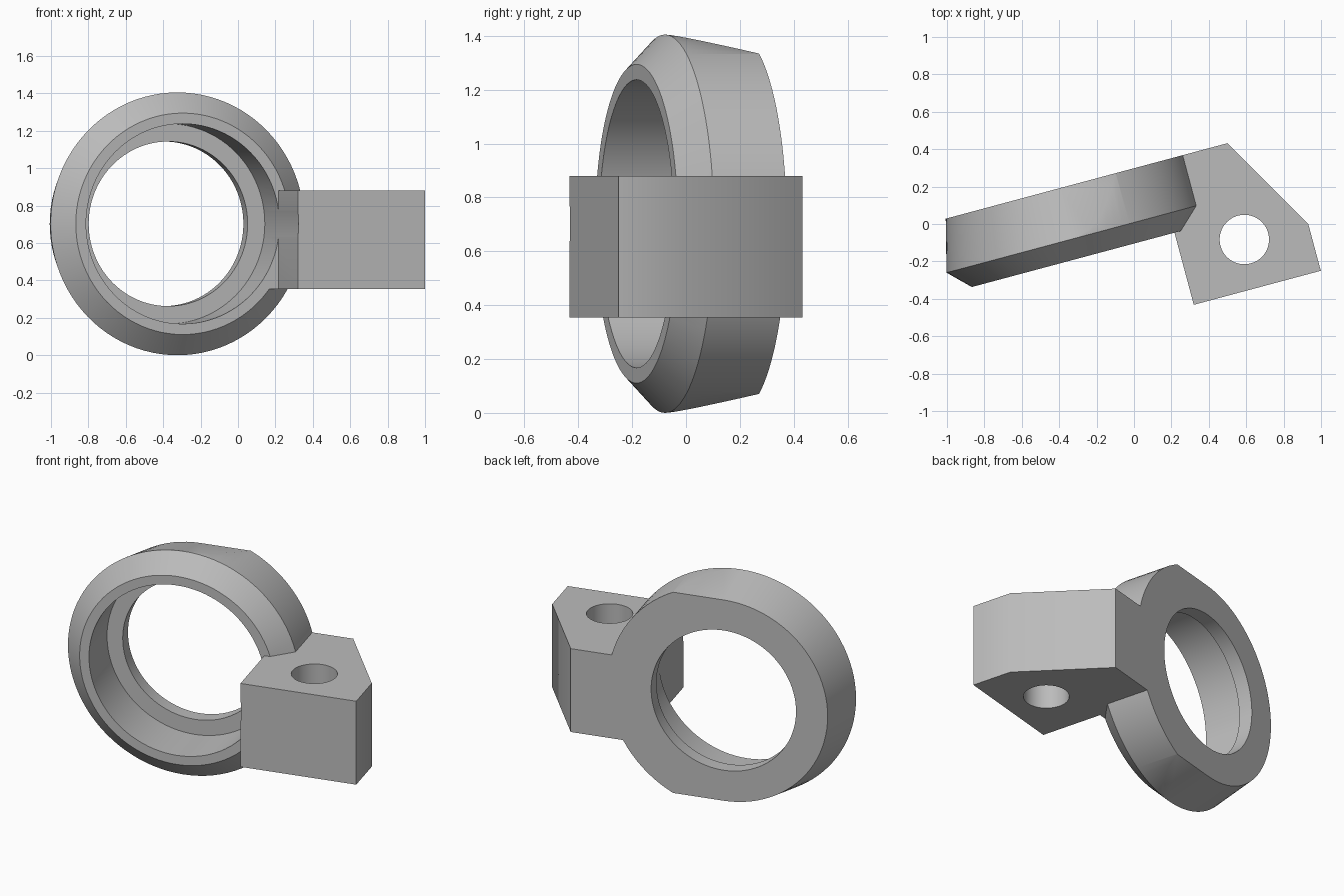
import bpy, bmesh, math
from mathutils import Vector, Matrix

cube = bpy.data.objects.get("Cube")
if cube:
    bpy.data.objects.remove(cube, do_unlink=True)

# Local frame: x along the ring plane, y along the ring axis (toward the back)
CENTRE_X, CENTRE_Z = -0.333, 0.7025
RADIUS, BACK_RADIUS, FRONT_RADIUS = 0.7025, 0.632, 0.592
FRONT, MID, BACK = -0.101, 0.008, 0.288
BLOCK_BOTTOM, BLOCK_TOP = 0.355, 0.88
STEPS = 96

grey = bpy.data.materials.new("plain_grey")
grey.use_nodes = True
colour = (0.5, 0.5, 0.5, 1)
grey.diffuse_color = colour
grey.node_tree.nodes["Principled BSDF"].inputs["Base Color"].default_value = colour


def make_object(name, bm):
    bmesh.ops.recalc_face_normals(bm, faces=bm.faces[:])
    mesh = bpy.data.meshes.new(name)
    bm.to_mesh(mesh)
    bm.free()
    mesh.materials.append(grey)
    obj = bpy.data.objects.new(name, mesh)
    bpy.context.collection.objects.link(obj)
    return obj


def ring_point(radius, angle, y):
    return Vector((CENTRE_X + radius * math.cos(angle), y,
                   CENTRE_Z + radius * math.sin(angle)))


def cylinder(name, radius, depth, matrix):
    bm = bmesh.new()
    bmesh.ops.create_cone(bm, cap_ends=True, segments=STEPS, radius1=radius,
                          radius2=radius, depth=depth, matrix=matrix)
    return make_object(name, bm)


def bore(name, radius, start, end):
    turn = Matrix.Rotation(math.pi / 2, 4, 'X')
    place = Matrix.Translation((CENTRE_X, (start + end) / 2, CENTRE_Z))
    return cylinder(name, radius, end - start, place @ turn)


def combine(target, other, operation):
    mod = target.modifiers.new(operation.lower(), 'BOOLEAN')
    mod.operation, mod.solver, mod.object = operation, 'EXACT', other
    bpy.ops.object.select_all(action='DESELECT')
    bpy.context.view_layer.objects.active = target
    target.select_set(True)
    bpy.ops.object.modifier_apply(modifier=mod.name)
    bpy.data.objects.remove(other, do_unlink=True)


# Outer ring: front chamfer, conical left half, and a straight right half
# whose sloped flats run into a full-radius cylinder
slope = (RADIUS - BACK_RADIUS) / (BACK - MID)
bm = bmesh.new()
for i in range(STEPS):
    a = 2 * math.pi * i / STEPS
    bm.verts.new(ring_point(FRONT_RADIUS, a, FRONT))
    bm.verts.new(ring_point(RADIUS, a, MID))
    if math.cos(a) < 1e-6:
        bm.verts.new(ring_point(BACK_RADIUS, a, BACK))
    else:
        y = MID + RADIUS * (1 - abs(math.sin(a))) / slope
        bm.verts.new(ring_point(RADIUS, a, min(y, BACK)))
corner = math.asin(BACK_RADIUS / RADIUS)
for a in (corner, -corner):
    bm.verts.new(ring_point(RADIUS, a, BACK))
bmesh.ops.convex_hull(bm, input=bm.verts[:])
bmesh.ops.dissolve_limit(bm, angle_limit=0.002, verts=bm.verts[:], edges=bm.edges[:])
ring = make_object("ring_with_mounting_block", bm)

# Mounting block, extending into the ring wall
outline = [(0.197, -0.5), (0.9, -0.5), (0.9, -0.241), (0.595, BACK),
           (0, BACK), (0, FRONT), (0.197, FRONT)]
bm = bmesh.new()
face = bm.faces.new([bm.verts.new((x, y, BLOCK_BOTTOM)) for x, y in outline])
top = bmesh.ops.extrude_face_region(bm, geom=[face])["geom"]
bmesh.ops.translate(bm, vec=(0, 0, BLOCK_TOP - BLOCK_BOTTOM),
                    verts=[v for v in top if isinstance(v, bmesh.types.BMVert)])
combine(ring, make_object("mounting_block", bm), 'UNION')

# Wide front bore, narrower back lip, and vertical pin hole
combine(ring, bore("front_bore", 0.535, -0.8, 0.2), 'DIFFERENCE')
combine(ring, bore("back_bore", 0.44, 0.1, 0.6), 'DIFFERENCE')
tilt = Matrix.Rotation(math.radians(15), 4, 'Z')
pin = tilt.inverted() @ Vector((0.59, -0.083, 0.6))
combine(ring, cylinder("pin_hole", 0.132, 2, Matrix.Translation(pin)), 'DIFFERENCE')

# Turn the whole part about the vertical and shade it
ring.data.transform(tilt)
bpy.ops.object.shade_smooth_by_angle(angle=math.radians(30))
